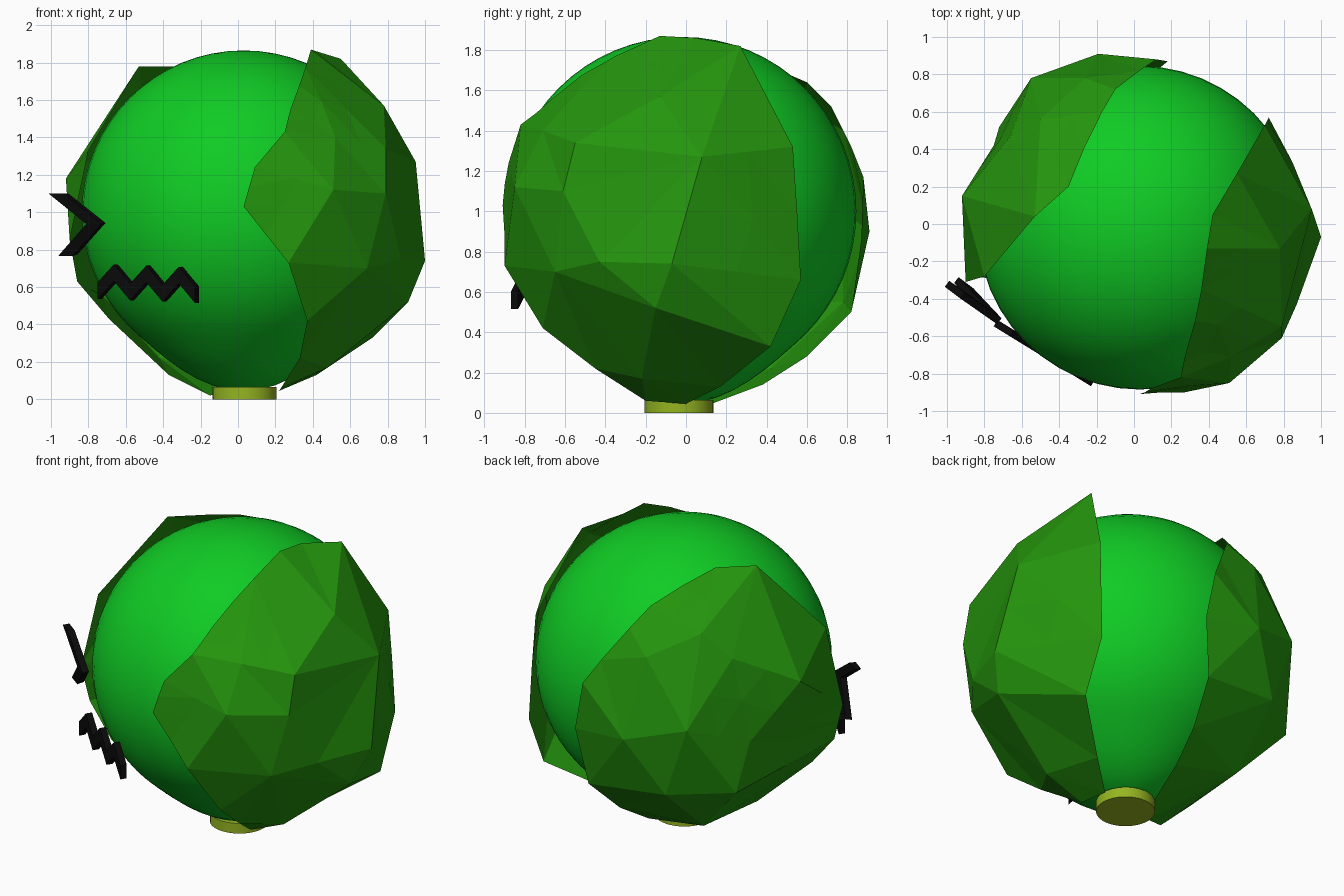
import bpy, bmesh, math
from mathutils import Vector, geometry

cube = bpy.data.objects.get("Cube")
if cube:
    bpy.data.objects.remove(cube)

CORE = Vector((0.03, -0.02, 1.0))
RADIUS = 0.865


def material(name, rgb):
    m = bpy.data.materials.new(name)
    m.use_nodes = True
    m.diffuse_color = (*rgb, 1)
    m.node_tree.nodes["Principled BSDF"].inputs["Base Color"].default_value = (*rgb, 1)
    return m


HEAD = material("bright green", (0.005, 0.6, 0.018))
LEAF = material("leaf green", (0.018, 0.3, 0.004))
STEM = material("olive", (0.3, 0.46, 0.015))
INK = material("black", (0.003, 0.003, 0.003))


def add_object(name, bm, mat):
    mesh = bpy.data.meshes.new(name)
    bm.to_mesh(mesh)
    bm.free()
    mesh.materials.append(mat)
    ob = bpy.data.objects.new(name, mesh)
    bpy.context.collection.objects.link(ob)
    return ob


# Round head, drawn down to a soft point where it meets the stem
bm = bmesh.new()
bmesh.ops.create_uvsphere(bm, u_segments=48, v_segments=32, radius=RADIUS)
for v in bm.verts:
    low = max(0, -v.co.z / RADIUS - 0.75) / 0.25
    v.co.z -= 0.09 * low ** 2
    v.co += CORE
head = add_object("head", bm, HEAD)
for p in head.data.polygons:
    p.use_smooth = True

# Cut stem
bm = bmesh.new()
bmesh.ops.create_cone(bm, cap_ends=True, segments=32, radius1=0.172, radius2=0.172, depth=0.065)
bmesh.ops.translate(bm, verts=bm.verts, vec=(0.035, -0.035, 0.0325))
stem = add_object("stem", bm, STEM)
for p in stem.data.polygons:
    p.use_smooth = abs(p.normal.z) < 0.5


def leaf(name, axis, rim, folds):
    """Crumpled sheet: rim loop and inner fold points, triangulated around an axis."""
    axis = Vector(axis).normalized()
    side = axis.orthogonal().normalized()
    up = axis.cross(side)
    pts = [Vector(p) for p in rim + folds]
    flat = []
    for p in pts:
        d = (p - CORE).normalized()
        k = 1 / (1 + d.dot(axis))
        flat.append(Vector((d.dot(side) * k, d.dot(up) * k)))
    n = len(rim)
    edges = [(i, (i + 1) % n) for i in range(n)]
    _, _, faces, origin, _, _ = geometry.delaunay_2d_cdt(flat, edges, [], 1, 1e-5)
    bm = bmesh.new()
    verts = [bm.verts.new(pts[o[0]]) for o in origin]
    for f in faces:
        bm.faces.new([verts[i] for i in f])
    bmesh.ops.recalc_face_normals(bm, faces=bm.faces)
    if sum(f.normal.dot(f.calc_center_median() - CORE) for f in bm.faces) < 0:
        bmesh.ops.reverse_faces(bm, faces=bm.faces)
    # keep wide facets lying over the head
    bmesh.ops.subdivide_edges(bm, edges=bm.edges, cuts=1, use_grid_fill=True)
    for v in bm.verts:
        d = v.co - CORE
        if d.length < RADIUS + 0.025 and v.co.z > 0.25:
            v.co = CORE + d.normalized() * (RADIUS + 0.025)
    return add_object(name, bm, LEAF)


leaf("left_leaf", (0.8, -0.3, -0.15),
     [(.39, -.13, 1.87), (.36, -.35, 1.77), (.28, -.66, 1.55), (.25, -.82, 1.43),
      (.09, -.88, 1.24), (.03, -.9, 1.03), (.27, -.9, .73), (.37, -.71, .42),
      (.33, -.45, .22), (.23, -.2, .06), (.22, 0, .045), (.42, .17, .13),
      (.72, .42, .33), (.72, .57, .66), (.7, .53, 1.32), (.55, .27, 1.82),
      (.42, .05, 1.86)],
     [(.52, -.71, 1.4), (.51, -.85, 1.12), (.79, -.61, 1.1), (.69, -.65, .7),
      (1, -.07, .74), (.78, -.13, 1.57), (.95, .08, 1.27), (.79, -.55, 1.34),
      (.87, -.43, .75), (.91, -.15, .52), (.48, -.22, .17)])

leaf("right_leaf", (-0.6, 0.5, -0.15),
     [(-.53, .04, 1.78), (-.35, .2, 1.78), (-.17, .6, 1.64), (-.1, .72, 1.52),
      (.03, .82, 1.32), (.12, .88, 1.17), (.18, .87, .86), (.12, .82, .5),
      (.05, .6, .28), (0, .38, .14), (-.05, .14, .05), (-.15, -.05, .02),
      (-.37, -.2, .13), (-.69, -.3, .43), (-.86, -.28, .63), (-.9, -.31, .85),
      (-.8, -.28, 1.33)],
     [(-.66, .47, 1.38), (-.55, .78, 1), (-.5, .56, 1.53), (-.26, .78, 1.4),
      (-.19, .91, .9), (-.92, .15, 1.18), (-.75, .42, .85), (-.72, .52, .55),
      (-.4, .78, .55), (-.42, .42, .22)])


def ribbon(name, path, offset, thick):
    """Flat bent stroke, widened along offset and given a little depth."""
    bm = bmesh.new()
    off = Vector(offset)
    rows = [(bm.verts.new(Vector(p) - off), bm.verts.new(Vector(p) + off)) for p in path]
    for (a, b), (c, d) in zip(rows, rows[1:]):
        bm.faces.new((a, c, d, b))
    ob = add_object(name, bm, INK)
    mod = ob.modifiers.new("depth", "SOLIDIFY")
    mod.thickness = thick
    mod.offset = 0


# Squinting eye and zigzag mouth
ribbon("eye", [(-.96, -.35, 1.1), (-.76, -.49, .94), (-.91, -.33, .77)],
       (.04, -.03, 0), 0.04)
start, end = Vector((-.74, -.53, .58)), Vector((-.22, -.85, .56))
mouth = [start.lerp(end, i / 6) + Vector((0, 0, 0.1 * (i % 2))) for i in range(7)]
ribbon("mouth", mouth, (0, 0, 0.045), 0.04)
